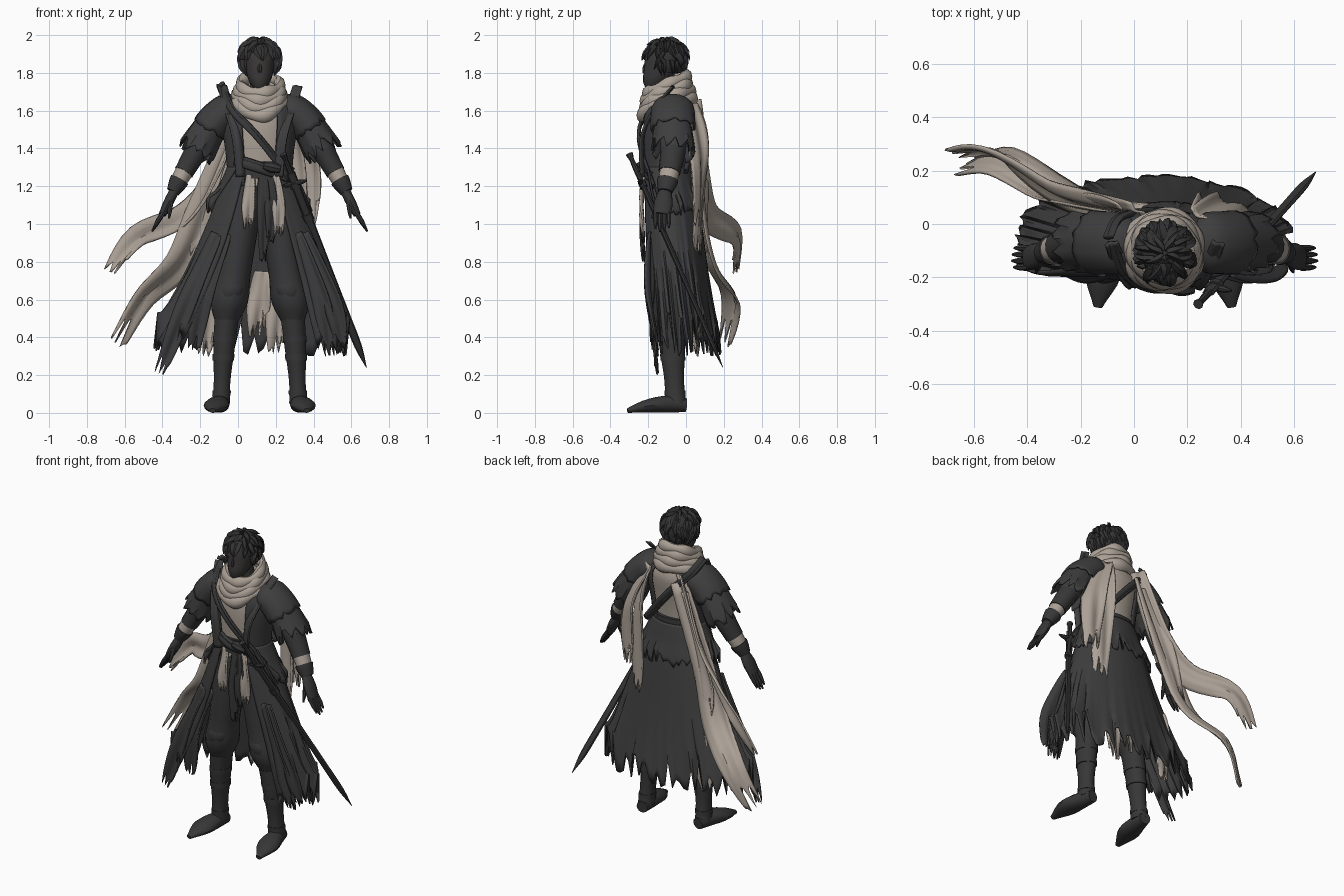
import bpy, bmesh, math, random
from mathutils import Vector, Matrix

random.seed(4)
if "Cube" in bpy.data.objects:
    bpy.data.objects.remove(bpy.data.objects["Cube"])

CENTRE = Vector((.115, 0, 0))  # body centre line, all paths are relative to it
RIGHTWARD, BACKWARD, UPWARD = Matrix.Identity(3)


def material(name, red, green, blue):
    made = bpy.data.materials.new(name)
    made.use_nodes = True
    colour = (red, green, blue, 1)
    made.diffuse_color = colour
    made.node_tree.nodes["Principled BSDF"].inputs["Base Color"].default_value = colour
    return made


COAT = material("charcoal cloth", .048, .048, .049)
TROUSER = material("dark trousers", .043, .043, .044)
LEATHER = material("black leather", .038, .038, .039)
HAIR = material("black hair", .033, .033, .034)
FACE = material("shadowed skin", .043, .04, .039)
LINEN = material("sand linen", .41, .355, .305)


def skin(name, rings, mat, wrap=True, loop=False, thick=0):
    """Join rings of points into one mesh object."""
    bm = bmesh.new()
    rows = [[bm.verts.new(point) for point in ring] for ring in rings]
    pairs = list(zip(rows, rows[1:]))
    if loop:
        pairs.append((rows[-1], rows[0]))
    for lower, upper in pairs:
        for i in range(len(lower) if wrap else len(lower) - 1):
            k = (i + 1) % len(lower)
            bm.faces.new((lower[i], lower[k], upper[k], upper[i]))
    if wrap and not loop and not thick:
        bm.faces.new(rows[0])
        bm.faces.new(rows[-1])
    bmesh.ops.recalc_face_normals(bm, faces=bm.faces)
    mesh = bpy.data.meshes.new(name)
    bm.to_mesh(mesh)
    bm.free()
    mesh.materials.append(mat)
    part = bpy.data.objects.new(name, mesh)
    bpy.context.collection.objects.link(part)
    if thick:
        cloth = part.modifiers.new("cloth", 'SOLIDIFY')
        cloth.thickness, cloth.offset = thick, 0
    bpy.ops.object.select_all(action='DESELECT')
    part.select_set(True)
    bpy.context.view_layer.objects.active = part
    bpy.ops.object.shade_smooth_by_angle(angle=math.radians(40))


def spline(values, t):
    """Smooth curve through evenly spaced numbers or vectors."""
    last = len(values) - 1
    i = min(int(t * last), max(last - 1, 0))
    s = t * last - i
    a, b, c, d = (values[min(max(i + step, 0), last)] for step in (-1, 0, 1, 2))
    return b + (c - a + (a * 2 - b * 5 + c * 4 - d + (b * 3 - a - c * 3 + d) * s) * s) * (s / 2)


def trace(path, side, span, steps):
    """Sample a path: fraction, point and tangent of every step."""
    points = [CENTRE + Vector((side * x, y, z)) for x, y, z in path]
    fractions = [j / steps for j in range(steps + 1)]
    centres = [spline(points, span[0] + (span[1] - span[0]) * f) for f in fractions]
    for j, f in enumerate(fractions):
        ahead, behind = centres[min(j + 1, steps)], centres[max(j - 1, 0)]
        yield f, centres[j], (ahead - behind).normalized()


def tube(name, path, girth, mat, depth=(1,), sides=14, steps=10, span=(0, 1), side=1, axis=BACKWARD,
         level=False, gap=None, sweep=None, tear=0, fold=0, thick=0):
    """Elliptic sections along a path; a gap leaves the front open."""
    teeth = [random.random() * (1 if i % 3 else .25) for i in range(sides)]
    rings = []
    for f, centre, along in trace(path, side, span, steps):
        second = BACKWARD if level else (axis - along * axis.dot(along)).normalized()
        first = RIGHTWARD * side if level else second.cross(along)
        radius, ratio = spline(girth, f), spline(depth, f)
        ring = []
        for i in range(sides):
            angle = math.tau * i / sides
            if gap:
                start = spline(gap, f)
                angle = start + (sweep or math.tau - start * 2) * i / (sides - 1)
            wave = 1 + fold * f * math.sin(angle * 13 + math.sin(angle * 3) * 2)
            offset = first * math.sin(angle) - second * math.cos(angle) * ratio
            ring.append(centre + offset * radius * wave - along * tear * teeth[i] * f ** 3)
        rings.append(ring)
    skin(name, rings, mat, wrap=not gap, thick=thick)


def ribbon(name, path, width, mat, twist=0, tear=0, thick=.01, side=1, threads=9):
    """Softly folded cloth strip, fuller in the middle and ragged at the end if torn."""
    teeth = [random.random() * (1 if i % 3 else .1) for i in range(threads)]
    rings = []
    for f, centre, along in trace(path, side, (0, 1), 20):
        roll = twist * side + (math.sin(f * 6) * .3 if tear else 0)
        across = Matrix.Rotation(roll, 3, along) @ along.cross(BACKWARD).normalized()
        wide = width * (.7 + math.sin(math.pi * f) * .5) if tear else width
        rings.append([centre + across * wide * (i / (threads - 1) - .5)
                      + side * across.cross(along) * wide * .08 * math.cos(i + f * 2)
                      - along * tear * teeth[i] * f ** 4 for i in range(threads)])
    skin(name, rings, mat, wrap=False, thick=thick)


# Head, face and neck
tube("head", [(0, -.18, 1.71), (0, -.13, 1.83), (0, -.11, 1.95)], (.025, .06, .076, .08, .06), FACE, depth=(1.2,),
     sides=20, level=True)
tube("nose", [(0, -.215, 1.85), (0, -.222, 1.8)], (.006, .012, .008), FACE, sides=8, level=True)
tube("neck", [(0, -.07, 1.56), (0, -.1, 1.78)], (.07, .05), FACE, level=True)

# Hair cap with layered, tousled locks and a fringe
tube("hair_cap", [(0, -.09, 1.8), (0, -.1, 1.975)], (.07, .09, .092, .078, .02), HAIR, depth=(1.1,), level=True)


def scalp(polar, around, swell):
    flat = math.sin(polar) * swell * .1
    return math.sin(around) * flat, -.108 - math.cos(around) * flat * 1.1, 1.875 + math.cos(polar) * swell * .1


for layer in range(5):
    count = 7 + 3 * layer
    for i in range(count):
        around = math.tau * (i + random.random() * .6) / count + layer
        if layer > 2 and math.cos(around) > .5:
            continue
        sway, flick = random.uniform(-.16, .16), random.uniform(.05, .1)
        lock = [scalp(.1 + layer * .38 + k * .27, around + sway * k, .93 + k * flick) for k in range(4)]
        tube("hair_lock", lock, (.02, .024, .016, .001), HAIR, depth=(.6,), sides=5, steps=6)

# Torso: linen shirt, open coat sides, lapels, belt and straps
TRUNK = [(0, -.1, 1.2), (0, -.1, 1.45), (0, -.07, 1.7)]
TRUNK_GIRTH = (.15, .15, .16, .175, .17, .06)
tube("shirt", TRUNK, TRUNK_GIRTH, LINEN, depth=(.72,), sides=28, level=True, fold=.01)
for side in (-1, 1):
    tube("coat_side", TRUNK, [radius + .018 for radius in TRUNK_GIRTH], COAT, depth=(.75,), side=side,
         level=True, gap=(.5,), sweep=2.1, thick=.01)
    ribbon("coat_lapel", [(.2, -.07, 1.73), (.16, -.17, 1.6), (.12, -.23, 1.45), (.1, -.225, 1.25)], .05, COAT,
           twist=.35, side=side)
tube("belt", [(0, -.1, 1.24), (0, -.1, 1.33)], (.17, .165), LEATHER, depth=(.78,), sides=28, level=True)
ribbon("belt_sash", [(-.13, -.2, 1.34), (0, -.24, 1.3), (.15, -.18, 1.25)], .05, LEATHER, thick=.02)
tube("belt_knot", [(.02, -.24, 1.31), (.11, -.24, 1.29)], (.02, .03, .02), LEATHER, sides=8)
ribbon("chest_strap", [(-.2, -.07, 1.72), (-.14, -.2, 1.6), (0, -.25, 1.45), (.2, -.17, 1.2)], .035, LEATHER, thick=.015)
ribbon("back_strap", [(-.21, -.05, 1.74), (-.16, .03, 1.65), (0, .05, 1.48), (.17, 0, 1.28)], .04, LEATHER, thick=.02)

# Coat skirt with torn hem, a shorter torn layer on top and long front tails
SKIRT = [(0, -.1, 1.3), (-.01, -.065, .8), (-.05, -.03, .3)]
tube("coat_skirt", SKIRT, (.16, .34, .505), COAT, depth=(.75, .5, .42), sides=90, level=True,
     gap=(.5, .8), tear=.24, fold=.022, thick=.01)
tube("coat_overlayer", SKIRT, (.17, .21, .275), COAT, depth=(.78, .6), sides=60, span=(0, .28), level=True,
     gap=(.8, 1.3), tear=.1, fold=.015, thick=.01)
for hip, hem, drop in ((-.38, -.53, .2), (-.3, -.35, .33), (.32, .38, .3), (.38, .44, .35)):
    ribbon("coat_tail", [(hip * .6, -.19, .95), (hip, -.19, .6), (hem, -.15, drop)], .085, COAT, twist=.2, tear=.1)

# Linen tails and dark sash ends hanging from the waist, lining between the legs
for across, end, mat in ((-.06, .97, LINEN), (.1, .93, LINEN), (.02, .8, LEATHER), (.06, .9, LEATHER)):
    ribbon("waist_tail", [(across * .8, -.22, 1.26), (across, -.235, 1.1), (across, -.225, end)], .055, mat, tear=.08)
for across, end in ((-.29, .3), (-.02, .4), (.08, .31)):
    ribbon("inner_lining", [(across + .03, .06, .75), (across, .06, end)], .1, LINEN, tear=.16)

# Scarf: drooping loops stacked round the neck, higher at the back
for i in range(4):
    rings = []
    for j in range(40):
        angle = math.tau * j / 40
        front = math.cos(angle)
        outward = Vector((math.sin(angle), -front, 0))
        height = 1.735 - i * .03 - front * (.045 - i * .009) - max(0, front) ** 3 * i * .018
        middle = CENTRE + outward * (.105 + i * .01) + Vector((0, -.1, height))
        swell = .036 * (1 + math.sin(angle * 5 + i * 2) * .18)
        rings.append([middle + (outward * math.cos(b) * .75 + UPWARD * math.sin(b)) * swell
                      for b in (math.tau * q / 9 for q in range(9))])
    skin("scarf_loop", rings, LINEN, loop=True)

# Scarf tails: long windblown ones on the right, short ones on the left
ribbon("scarf_tail_upper", [(-.1, .05, 1.65), (-.26, .07, 1.25), (-.42, .12, 1.04), (-.65, .27, .93), (-.79, .26, .74)],
       .12, LINEN, twist=.6, tear=.12)
ribbon("scarf_tail_lower", [(-.1, .05, 1.6), (-.3, .08, 1.1), (-.42, .13, .8), (-.62, .24, .6), (-.76, .21, .36)],
       .14, LINEN, twist=-.5, tear=.18)
ribbon("scarf_tail_middle", [(-.15, .06, 1.55), (-.3, .09, 1.1), (-.36, .13, .82)], .1, LINEN, twist=.3, tear=.14)
for across, end in ((.18, .82), (.25, .98)):
    ribbon("scarf_tail_short", [(.13, .03, 1.64), (across, .07, 1.35), (across + .02, .06, end)],
           .12, LINEN, twist=.6, tear=.16)

# Limbs: every garment follows a span of the same arm or leg path
ARM = [(.1, -.07, 1.64), (.23, -.07, 1.55), (.34, -.07, 1.38), (.46, -.11, 1.17)]
LEG = [(.07, -.1, 1.24), (.12, -.11, .85), (.18, -.08, .45), (.205, -.055, .05)]
for side in (-1, 1):
    tube("arm", ARM, (.05, .07, .06, .033), COAT, depth=(1.1,), side=side)
    tube("shoulder_cape", ARM, (.045, .085, .09, .092), COAT, depth=(1.25,), sides=30, span=(0, .46), side=side,
         tear=.03, fold=.02, thick=.01)
    tube("sleeve", ARM, (.075, .085, .095), COAT, depth=(1.15,), sides=30, span=(.25, .7), side=side,
         tear=.09, fold=.05, thick=.01)
    tube("bracer", ARM, (.062, .053), LEATHER, depth=(1.1,), span=(.65, .82), side=side)
    tube("sleeve_lining", ARM, (.05, .044), LINEN, depth=(1.1,), span=(.78, .92), side=side)
    tube("glove_cuff", ARM, (.052, .035), LEATHER, depth=(1.1,), span=(.88, 1), side=side)
    tube("palm", [(.45, -.11, 1.18), (.515, -.128, 1.05)], (.026, .027, .02), LEATHER, depth=(1.2, 1.8, 2.2), side=side)
    for i, reach in enumerate((.07, .085, .09, .075)):
        y = -.09 - i * .024
        tube("finger", [(.51, y, 1.06), (.525 + reach * .2, y, 1.06 - reach * .6), (.53 + reach * .45, y, 1.05 - reach)],
             (.013, .012, .005), LEATHER, sides=7, side=side)
    tube("thumb", [(.47, -.14, 1.13), (.48, -.18, 1.03)], (.014, .013, .005), LEATHER, sides=7, side=side)
    tube("trouser_leg", LEG, (.085, .095, .095, .09, .09, .098, .05), TROUSER, depth=(1.1,), sides=24, steps=18,
         span=(0, .67), side=side, level=True, fold=.03)
    tube("knee_guard", [(.135, -.15, .73), (.16, -.15, .58)], (.03, .07, .045), LEATHER, depth=(.85,), side=side, level=True)
    tube("boot_shaft", LEG, (.065, .058, .045, .05), LEATHER, depth=(1.15,), span=(.63, 1), side=side, level=True)
    tube("boot_foot", [(.2, 0, .04), (.215, -.1, .046), (.235, -.21, .035), (.25, -.31, .012)], (.036, .046, .035, .012),
         LEATHER, depth=(1, 1.2, 1.8, 1.4), side=side, axis=RIGHTWARD)
    for place, radius in ((.7, .064), (.77, .059), (.92, .05)):
        tube("boot_strap", LEG, (radius, radius), LEATHER, depth=(1.12,), span=(place, place + .025), side=side, level=True)

# Sheathed sword hanging at the left hip
SWORD = [(.125, -.3, 1.37), (.565, .195, .24)]
tube("sword_grip", SWORD, (.02, .013, .014, .015), LEATHER, sides=8, span=(0, .13))
tube("sword_sheath", SWORD, (.024, .023, .022, .021, .021, .02, .002), LEATHER, depth=(.6,), sides=8, steps=18, span=(.13, 1))
tube("sword_guard", [(.12, -.22, 1.2), (.25, -.25, 1.23)], (.005, .014, .014, .005), LEATHER, sides=8)
for place in (.18, .32):
    tube("sheath_band", SWORD, (.03, .03), LEATHER, depth=(.7,), sides=8, span=(place, place + .025))
ribbon("sheath_hanger", [(.15, -.2, 1.28), (.22, -.18, 1.17), (.27, -.14, 1.02)], .03, LEATHER)
